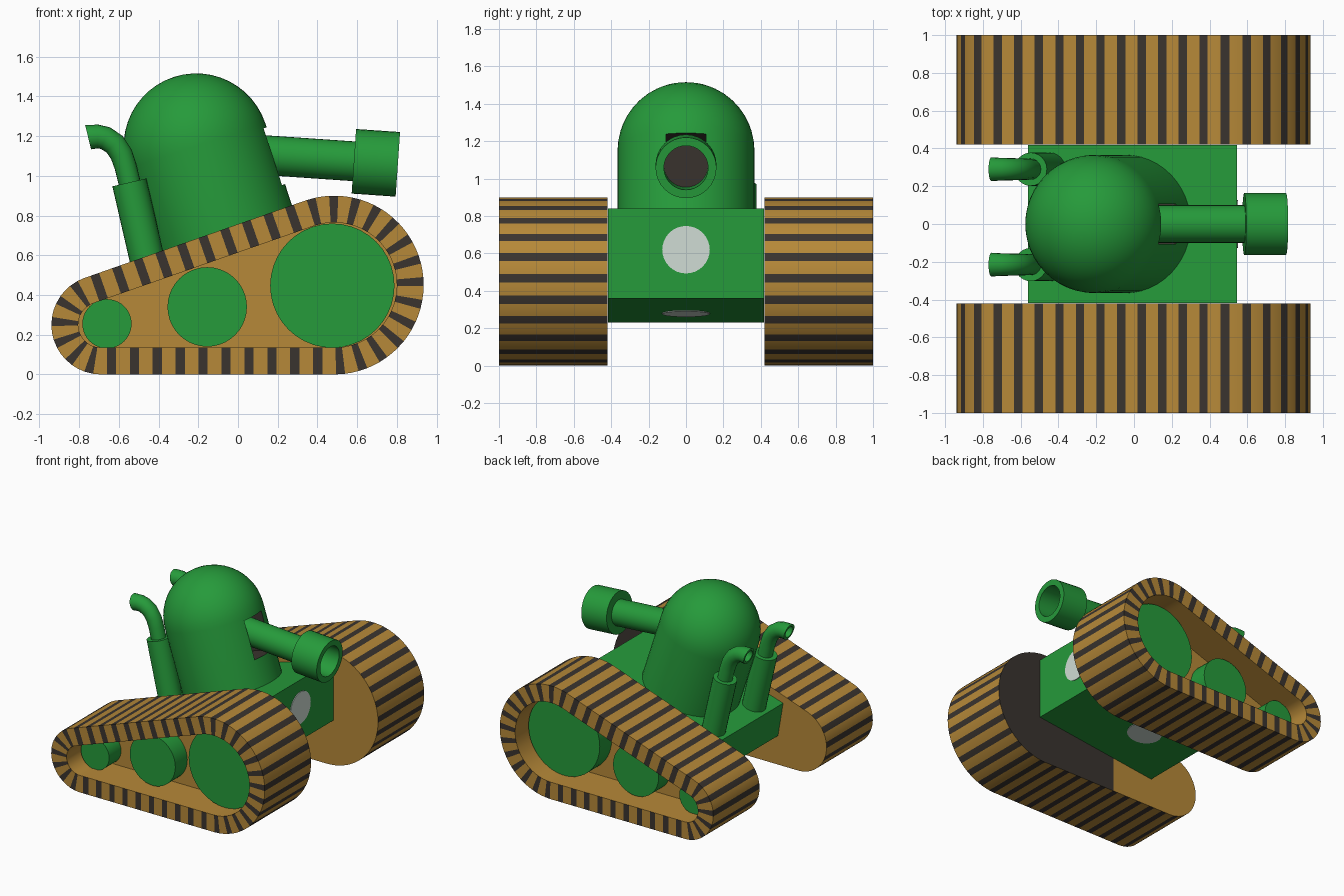
import bpy, bmesh, math
from mathutils import Vector, Matrix

if "Cube" in bpy.data.objects:
    bpy.data.objects.remove(bpy.data.objects["Cube"])

def material(name, rgb):
    m = bpy.data.materials.new(name)
    m.diffuse_color = (*rgb, 1)
    m.use_nodes = True
    m.node_tree.nodes["Principled BSDF"].inputs["Base Color"].default_value = m.diffuse_color
    return m

GREEN = material("green paint", (0.019, 0.325, 0.043))
GOLD = material("ochre track", (0.47, 0.25, 0.04))
DARK = material("dark brown", (0.042, 0.034, 0.028))
WHITE = material("pale grey", (0.63, 0.72, 0.66))

def finish(bm, name, mats, angle=32):
    bmesh.ops.remove_doubles(bm, verts=bm.verts, dist=1e-5)
    bmesh.ops.recalc_face_normals(bm, faces=bm.faces)
    me = bpy.data.meshes.new(name)
    bm.to_mesh(me)
    bm.free()
    for m in mats:
        me.materials.append(m)
    smooth(me, angle)
    ob = bpy.data.objects.new(name, me)
    bpy.context.scene.collection.objects.link(ob)
    return ob

def smooth(me, angle):
    for p in me.polygons:
        p.use_smooth = True
    me.set_sharp_from_angle(angle=math.radians(angle))

def loft(name, rings, mats, segs=32, dark_end=False):
    """Join circles given as (centre, direction, radius), closing both ends."""
    bm = bmesh.new()
    loops = []
    for c, d, r in rings:
        c, d = Vector(c), Vector(d).normalized()
        u = Vector((0, 1, 0)) if abs(d.y) < 0.9 else Vector((1, 0, 0))
        v = d.cross(u)
        loops.append([bm.verts.new(c + r * (math.cos(a) * u + math.sin(a) * v))
                      for a in (2 * math.pi * i / segs for i in range(segs))])
    for a, b in zip(loops, loops[1:]):
        for i in range(segs):
            j = (i + 1) % segs
            bm.faces.new((a[i], a[j], b[j], b[i]))
    if rings[0][2] > 0:
        bm.faces.new(loops[0])
    if rings[-1][2] > 0:
        bm.faces.new(loops[-1]).material_index = int(dark_end)
    return finish(bm, name, mats)

def cylinder(name, a, b, r, mat, segs=32):
    d = Vector(b) - Vector(a)
    return loft(name, [(a, d, r), (b, d, r)], [mat], segs)

# Track outline: belt around a small rear circle and a large front circle
REAR, R1 = Vector((-0.69, 0.25)), 0.25
FRONT, R2 = Vector((0.485, 0.45)), 0.45
TILT = 2 * math.atan2(FRONT.y - REAR.y, FRONT.x - REAR.x)
RUN = math.sqrt((FRONT - REAR).length_squared - (R2 - R1) ** 2)
ARC2, ARC1 = R2 * (math.pi + TILT), R1 * (math.pi - TILT)
TOTAL = 2 * RUN + ARC1 + ARC2

def belt(s):
    s %= TOTAL
    top = math.pi / 2 + TILT
    if s < RUN:
        c, r, a = REAR + s * Vector((math.cos(TILT), math.sin(TILT))), R1, top
    elif s < RUN + ARC2:
        c, r, a = FRONT, R2, top - (s - RUN) / R2
    elif s < 2 * RUN + ARC2:
        c, r, a = FRONT - Vector((s - RUN - ARC2, 0)), R2, -math.pi / 2
    else:
        c, r, a = REAR, R1, -math.pi / 2 - (s - 2 * RUN - ARC2) / R1
    n = Vector((math.cos(a), math.sin(a)))
    return c + r * n, n

def track(name, side):
    bm = bmesh.new()
    links, wall = 40, 0.135
    pitch = TOTAL / links
    rows = []
    for k in range(links):
        for f in (0, 0.4, 0.7):
            p, n = belt(0.839 + (k + f) * pitch)
            q = p - n * wall
            rows.append([bm.verts.new((v.x, side * y, v.y)) for v, y in
                         ((p, 0.42), (p, 1.0), (q, 1.0), (q, 0.70))])
    for i, a in enumerate(rows):
        b = rows[(i + 1) % len(rows)]
        for j in range(3):
            f = bm.faces.new((a[j], a[j + 1], b[j + 1], b[j]))
            f.material_index = int(i % 3 == 0 and j < 2)
    bm.faces.new([r[3] for r in rows])
    inner = bm.faces.new([r[0] for r in rows])
    # One inner side is dark on its front part
    if side < 0:
        geom = [inner] + list(inner.edges) + list(inner.verts)
        bmesh.ops.bisect_plane(bm, geom=geom, plane_co=(-0.155, 0, 0), plane_no=(1, 0, 0))
        for f in bm.faces:
            if all(abs(v.co.y + 0.42) < 1e-4 for v in f.verts):
                f.material_index = int(f.calc_center_median().x > -0.155)
    finish(bm, name, [GOLD, DARK])

# Tracks and wheels
for side, label in ((-1, "right"), (1, "left")):
    track(label + "_track", side)
    for part, x, z, r in (("rear", -0.66, 0.255, 0.124), ("middle", -0.155, 0.34, 0.2),
                          ("front", 0.475, 0.447, 0.313)):
        cylinder(f"{label}_{part}_wheel", (x, side * 0.69, z), (x, side * 0.85, z), r, GREEN, 40)

# Hull: wedge-shaped side profile extruded across
bm = bmesh.new()
profile = ((0.545, 0.36), (0.545, 0.84), (-0.56, 0.5), (-0.515, 0.23))
face = bm.faces.new([bm.verts.new((x, -0.418, z)) for x, z in profile])
ext = bmesh.ops.extrude_face_region(bm, geom=[face])
bmesh.ops.translate(bm, vec=(0, 0.836, 0),
                    verts=[v for v in ext["geom"] if isinstance(v, bmesh.types.BMVert)])
finish(bm, "hull", [GREEN], 10)

# Pale discs on the hull front and underside
cylinder("front_disc", (0.54, 0, 0.62), (0.55, 0, 0.62), 0.127, WHITE)
slope = Vector((0.13, 0, -1.06)).normalized()
spot = Vector((-0.1, 0, 0.23 + 0.13 * (0.415 / 1.06)))
cylinder("underside_disc", spot - slope * 0.004, spot + slope * 0.005, 0.127, WHITE)

# Turret: leaning cylinder with a dome
lean = math.radians(18)
AXIS = Vector((-math.sin(lean), 0, math.cos(lean)))
OUT = Vector((math.cos(lean), 0, math.sin(lean)))
C, R = Vector((-0.21, 0, 1.15)), 0.366
rings = [(C - AXIS * 0.6, AXIS, R)]
for i in range(13):
    a = math.pi / 2 * i / 12
    rings.append((C + AXIS * R * math.sin(a), AXIS, R * math.cos(a) if i < 12 else 0))
turret = loft("turret", rings, [GREEN, DARK], 48)

# Gun opening cut into the turret, dark inside
bm = bmesh.new()
bmesh.ops.create_cube(bm, size=1)
for f in bm.faces:
    f.material_index = 1
pose = Matrix((OUT, (0, 1, 0), AXIS)).transposed().to_4x4()
pose.translation = C - AXIS * 0.17 + OUT * 0.35
bm.transform(pose @ Matrix.Diagonal((0.4, 0.212, 0.3, 1)))
cutter = finish(bm, "opening_cutter", [GREEN, DARK])
cutter.hide_render = True
mod = turret.modifiers.new("opening", 'BOOLEAN')
mod.operation, mod.solver, mod.object = 'DIFFERENCE', 'EXACT', cutter
deps = bpy.context.evaluated_depsgraph_get()
baked = bpy.data.meshes.new_from_object(turret.evaluated_get(deps))
turret.modifiers.clear()
turret.data = baked
smooth(baked, 32)
bpy.data.objects.remove(cutter)

# Gun barrel with a wide hollow muzzle
A, B = Vector((-0.02, 0, 1.115)), Vector((0.805, 0, 1.058))
d = (B - A).normalized()
M = B - d * 0.222
loft("gun_barrel", [(A, d, 0.1), (M, d, 0.1), (M, d, 0.163), (B, d, 0.163),
                    (B, d, 0.118), (B - d * 0.2, d, 0.118)], [GREEN, DARK], 32, True)

# Exhaust sleeves and bent pipes
path = [Vector((x, 0, z)) for x, z in ((-0.53, 0.9), (-0.567, 1.05), (-0.588, 1.11),
                                       (-0.622, 1.16), (-0.668, 1.19), (-0.705, 1.198),
                                       (-0.755, 1.195))]
for y, label in ((-0.215, "right"), (0.29, "left")):
    off = Vector((0, y, 0))
    cylinder(label + "_exhaust_sleeve", (-0.435, y, 0.48), (-0.547, y, 0.967), 0.088, GREEN, 24)
    rings = []
    for i, p in enumerate(path):
        t = path[min(i + 1, len(path) - 1)] - path[max(i - 1, 0)]
        rings.append((p + off, t, 0.055 + 0.001 * i))
    end = Vector((-0.97, 0, -0.24))
    tip = path[-1] + off
    rings[-1] = (tip, end, 0.063)
    rings += [(tip, end, 0.045), (tip - end * 0.05, end, 0.045)]
    loft(label + "_exhaust_pipe", rings, [GREEN], 20)
